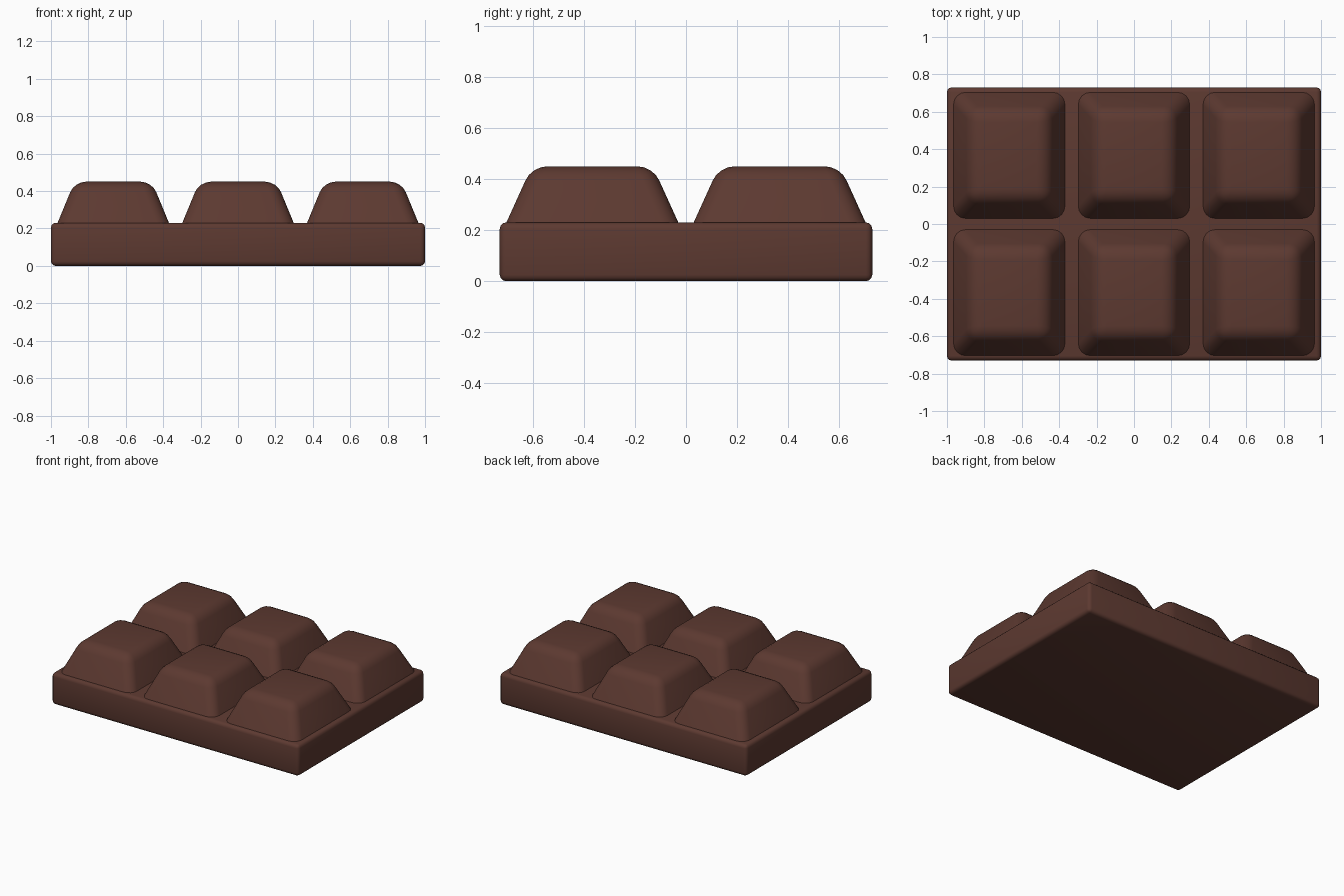
import bpy, bmesh, math

if "Cube" in bpy.data.objects:
    bpy.data.objects.remove(bpy.data.objects["Cube"])

choc = bpy.data.materials.new("dark brown chocolate")
choc.diffuse_color = (0.108, 0.041, 0.030, 1)
choc.use_nodes = True
choc.node_tree.nodes["Principled BSDF"].inputs["Base Color"].default_value = choc.diffuse_color


def block(name, center, bottom, top, z0, z1, radius, segments, bevel_bottom):
    """Rounded box or frustum; bottom and top are half sizes (x, y)."""
    bm = bmesh.new()
    bmesh.ops.create_cube(bm, size=2)
    for v in bm.verts:
        half, z = (top, z1) if v.co.z > 0 else (bottom, z0)
        v.co = (v.co.x * half[0], v.co.y * half[1], z)
    edges = [e for e in bm.edges
             if bevel_bottom or any(v.co.z > z0 + 1e-4 for v in e.verts)]
    bmesh.ops.bevel(bm, geom=edges, offset=radius, offset_type='OFFSET',
                    segments=segments, profile=0.5, affect='EDGES', clamp_overlap=True)
    bmesh.ops.recalc_face_normals(bm, faces=bm.faces)
    me = bpy.data.meshes.new(name)
    bm.to_mesh(me)
    bm.free()
    me.materials.append(choc)
    ob = bpy.data.objects.new(name, me)
    ob.location = (center[0], center[1], 0)
    bpy.context.collection.objects.link(ob)
    bpy.ops.object.select_all(action='DESELECT')
    ob.select_set(True)
    bpy.context.view_layer.objects.active = ob
    bpy.ops.object.shade_smooth_by_angle(angle=math.radians(40))
    return ob


# base slab
block("base_slab", (0, 0), (1, 0.73), (1, 0.73), 0, 0.23, 0.025, 3, True)

# raised tapered squares, sunk slightly into the slab
for row, y in enumerate((-0.367, 0.367)):
    for col, x in enumerate((-0.667, 0, 0.667)):
        block(f"chocolate_square_{row}_{col}", (x, y),
              (0.306, 0.346), (0.207, 0.237), 0.21, 0.45, 0.06, 4, False)
